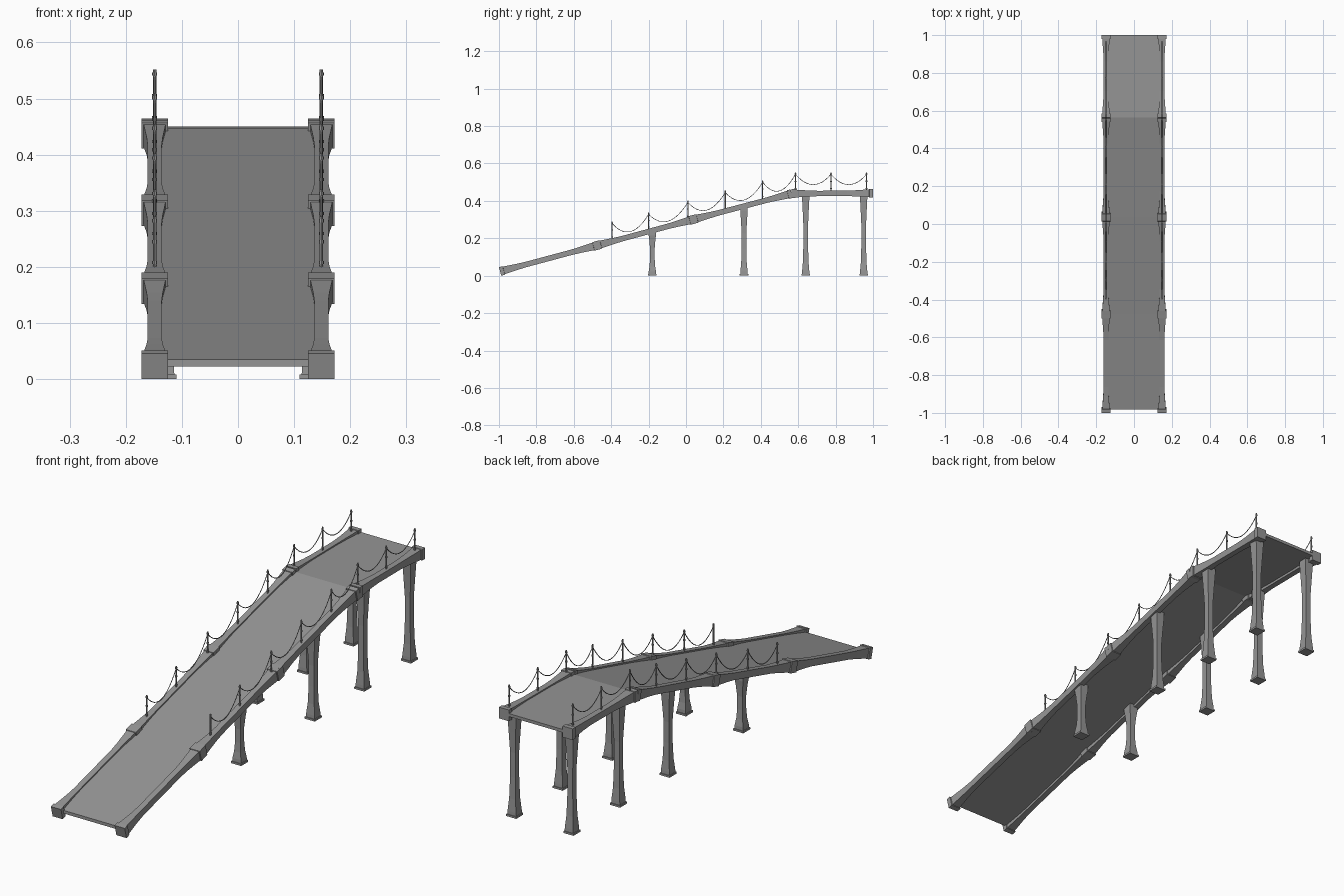
import bpy, bmesh
from math import sin, pi
from mathutils import Vector

cube = bpy.data.objects.get("Cube")
if cube:
    bpy.data.objects.remove(cube, do_unlink=True)

stone = bpy.data.materials.new("grey_stone")
stone.use_nodes = True
grey = (0.3, 0.3, 0.3, 1)
stone.diffuse_color = grey
stone.node_tree.nodes["Principled BSDF"].inputs["Base Color"].default_value = grey

SIDE = 0.1485
# Joints of the walkway centre line (y, z)
JOINTS = [(-0.994, 0.023), (-0.475, 0.162), (0.04, 0.301), (0.565, 0.439), (1.0, 0.441)]


def centre_z(y):
    for (y0, z0), (y1, z1) in zip(JOINTS, JOINTS[1:]):
        if y <= y1:
            break
    return z0 + (z1 - z0) * (y - y0) / (y1 - y0)


def finish(bm, name):
    bmesh.ops.recalc_face_normals(bm, faces=bm.faces)
    mesh = bpy.data.meshes.new(name)
    bm.to_mesh(mesh)
    bm.free()
    mesh.materials.append(stone)
    obj = bpy.data.objects.new(name, mesh)
    bpy.context.collection.objects.link(obj)
    return obj


def loft(bm, rings):
    """Skin a row of equal point loops and cap both ends."""
    rings = [[bm.verts.new(p) for p in ring] for ring in rings]
    for a, b in zip(rings, rings[1:]):
        for i in range(len(a)):
            j = (i + 1) % len(a)
            bm.faces.new((a[i], a[j], b[j], b[i]))
    bm.faces.new(rings[0])
    bm.faces.new(rings[-1])


def beam_section(p, normal, w, h):
    return [p + Vector((sx * w, 0, 0)) + normal * sz * h
            for sx, sz in ((-1, -1), (1, -1), (1, 1), (-1, 1))]


# Half width and half height of a beam by distance from its end
FLARE = [(0.0, 0.0235, 0.0235), (0.02, 0.0235, 0.0235), (0.021, 0.0195, 0.021),
         (0.05, 0.0175, 0.019), (0.09, 0.0145, 0.0165), (0.14, 0.0125, 0.0145)]


def side_beam(bm, x):
    for (y0, z0), (y1, z1) in zip(JOINTS, JOINTS[1:]):
        a, b = Vector((x, y0, z0)), Vector((x, y1, z1))
        along = (b - a).normalized()
        normal = Vector((1, 0, 0)).cross(along)
        rings = [beam_section(a + along * d, normal, w, h) for d, w, h in FLARE]
        rings += [beam_section(b - along * d, normal, w, h) for d, w, h in reversed(FLARE)]
        loft(bm, rings)


def pillar(bm, x, y):
    top = centre_z(y) - 0.006
    slope = (centre_z(y + 0.02) - centre_z(y - 0.02)) / 0.04
    profile = [(0, 0.0235), (0.008, 0.0235), (0.008, 0.02), (0.022, 0.0195),
               (0.022 + top * 0.12, 0.015), (top * 0.38, 0.0125), (top * 0.62, 0.0125),
               (top * 0.82, 0.0165), (top - 0.02, 0.0195), (top, 0.0195)]
    rings = []
    for z, r in profile:
        tilt = slope if z == top else 0
        rings.append([(x + sx * r, y + sy * r, z + sy * r * tilt)
                      for sx, sy in ((-1, -1), (1, -1), (1, 1), (-1, 1))])
    loft(bm, rings)


def post(bm, x, y, z0, z1):
    # Shaft with narrow rings
    parts = [(z0, z1, 0.003)]
    parts += [(z0 + (z1 - z0) * f, z0 + (z1 - z0) * f + 0.006, 0.0045) for f in (0.2, 0.55, 0.9)]
    for lo, hi, r in parts:
        ret = bmesh.ops.create_cone(bm, cap_ends=True, segments=8, radius1=r, radius2=r, depth=hi - lo)
        bmesh.ops.translate(bm, verts=ret["verts"], vec=(x, y, (lo + hi) / 2))


# Deck slab, following the centre line
bm = bmesh.new()
stations = [(-0.982, centre_z(-0.982))] + JOINTS[1:]
loft(bm, [[(sx * 0.14, y, z + dz) for sx, dz in ((-1, -0.004), (1, -0.004), (1, 0.009), (-1, 0.009))]
          for y, z in stations])
finish(bm, "deck")

POSTS = [(-0.395, 0.29), (-0.2, 0.338), (0.01, 0.402), (0.21, 0.455),
         (0.41, 0.51), (0.585, 0.552), (0.775, 0.552), (0.965, 0.552)]

for side, sign in (("left", 1), ("right", -1)):
    x = SIDE * sign
    # Edge beams with flared ends
    bm = bmesh.new()
    side_beam(bm, x)
    finish(bm, side + "_edge_beam")

    # Support pillars
    bm = bmesh.new()
    for y in (-0.18, 0.31, 0.64, 0.95):
        pillar(bm, 0.1335 * sign, y)
    finish(bm, side + "_pillars")

    # Railing posts
    bm = bmesh.new()
    for y, top in POSTS:
        post(bm, x, y, centre_z(y), top)
    finish(bm, side + "_railing_posts")

    # Hanging ropes between the posts
    curve = bpy.data.curves.new(side + "_ropes", "CURVE")
    curve.dimensions = "3D"
    curve.bevel_depth = 0.0017
    curve.bevel_resolution = 1
    for (y0, z0), (y1, z1) in zip(POSTS, POSTS[1:]):
        sag = 0.055 if z0 == z1 else 0.068
        spline = curve.splines.new("POLY")
        spline.points.add(12)
        for i, pt in enumerate(spline.points):
            t = i / 12
            z = z0 + (z1 - z0) * t - 0.01 - sag * 4 * t * (1 - t)
            pt.co = (x, y0 + (y1 - y0) * t, z, 1)
    curve.materials.append(stone)
    bpy.context.collection.objects.link(bpy.data.objects.new(side + "_ropes", curve))
